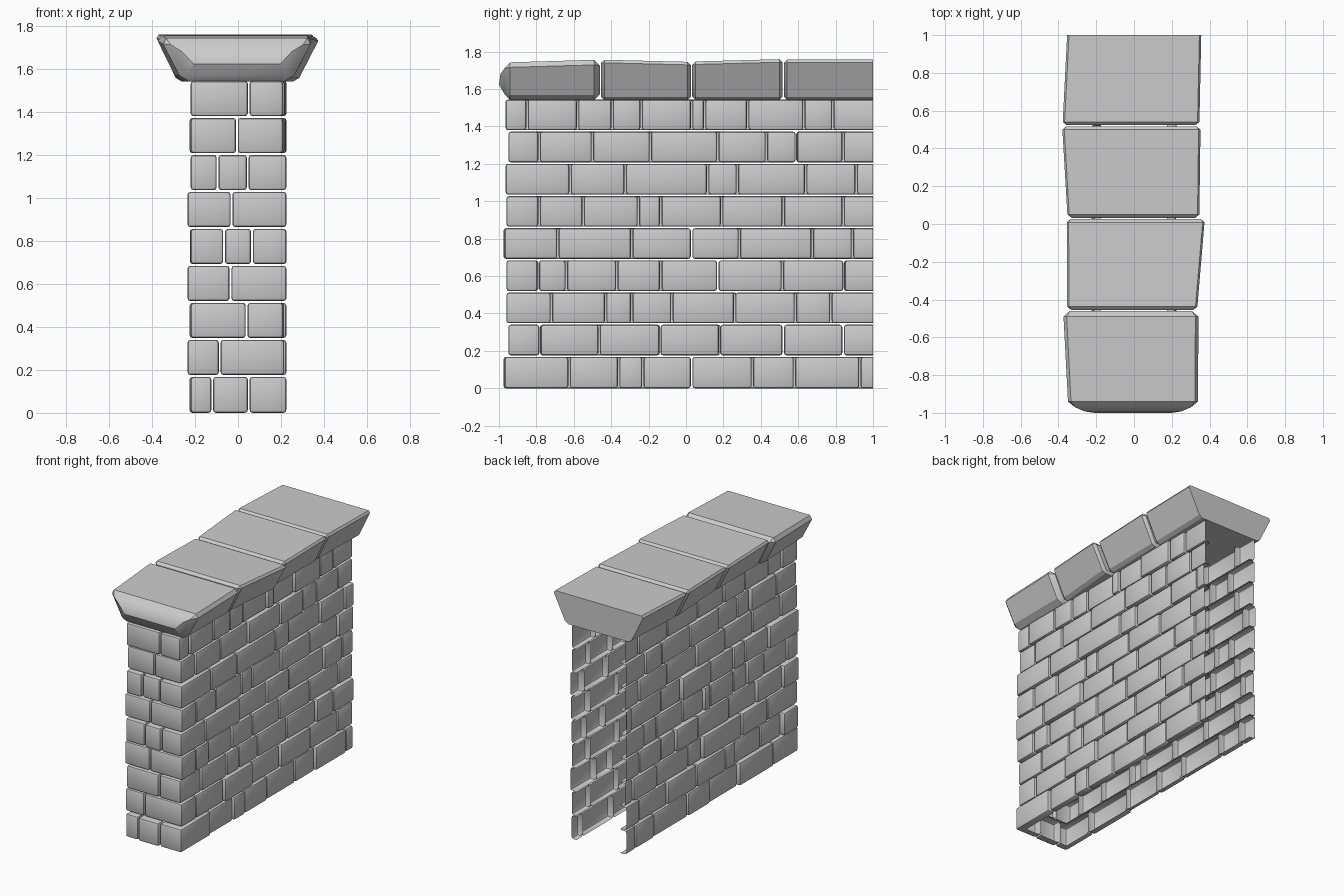
import bpy, bmesh, random
from mathutils import Vector

if "Cube" in bpy.data.objects:
    bpy.data.objects.remove(bpy.data.objects["Cube"])

random.seed(4)
COURSE, GAP = 0.172, 0.004
INX, INY = 0.175, -0.915          # inner limits of the hollow brick shell

# joints along the long side (y), one list per course from the ground up
SIDE = [
    [-.97, -.625, -.36, -.23, .03, .355, .58, .93, 1],
    [-.95, -.78, -.465, -.14, .18, .52, .84, 1],
    [-.96, -.72, -.43, -.29, -.075, .26, .585, .775, 1],
    [-.96, -.79, -.64, -.37, -.135, .17, .515, .845, 1],
    [-.97, -.685, -.29, .03, .285, .675, .89, 1],
    [-.96, -.785, -.55, -.255, -.135, .19, .52, .84, 1],
    [-.965, -.62, -.325, .115, .275, .64, .91, 1],
    [-.95, -.785, -.5, -.19, .17, .43, .59, .84, 1],
    [-.965, -.85, -.58, -.395, -.24, .03, .1, .33, .63, .785, 1],
]
# joints across the front end (x)
FRONT = [
    [-.22, -.12, .05, .225], [-.235, -.085, .215], [-.22, .04, .21],
    [-.235, -.035, .225], [-.22, -.065, .065, .225], [-.235, -.03, .225],
    [-.22, -.095, .045, .225], [-.22, -.005, .21], [-.22, .05, .21],
]


def finish(name, bm):
    me = bpy.data.meshes.new(name)
    bm.to_mesh(me)
    bm.free()
    ob = bpy.data.objects.new(name, me)
    bpy.context.collection.objects.link(ob)
    bpy.context.view_layer.objects.active = ob
    ob.select_set(True)
    bpy.ops.object.shade_smooth_by_angle(angle=0.5)
    ob.select_set(False)


def brick(target, outer, inner, z0, z1):
    """Bevelled brick shell, open on the inside and where it is cut at y = 1."""
    bm = bmesh.new()
    o, i = [[[bm.verts.new((x, y, z)) for x, y in pts] for z in (z0, z1)]
            for pts in (outer, inner)]
    n = len(outer)
    for k in range(n - 1):
        bm.faces.new((o[0][k], o[0][k + 1], o[1][k + 1], o[1][k]))
    bm.faces.new(o[1] + i[1][::-1])
    bm.faces.new(i[0] + o[0][::-1])
    if outer[0][1] < .999:
        bm.faces.new((i[0][0], o[0][0], o[1][0], i[1][0]))
    if outer[-1][1] < .999:
        bm.faces.new((o[0][-1], i[0][-1], i[1][-1], o[1][-1]))
    bmesh.ops.bevel(bm, geom=[e for e in bm.edges if len(e.link_faces) == 2],
                    offset=0.014, segments=2, profile=0.5, affect='EDGES')
    tmp = bpy.data.meshes.new("tmp")
    bm.to_mesh(tmp)
    bm.free()
    target.from_mesh(tmp)
    bpy.data.meshes.remove(tmp)


# Brick courses: wrapped corners, long sides and front end
walls = {n: bmesh.new() for n in
         ("right_wall", "left_wall", "front_wall", "corner_bricks")}
for c in range(9):
    z0, z1 = c * COURSE + (GAP if c else 0), (c + 1) * COURSE - GAP
    f, right, left = FRONT[c], SIDE[c], SIDE[(c + 4) % 9]
    yf, g = right[0], GAP

    xr, xa, yb = f[-1], f[-2] + g, right[1] - g
    brick(walls["corner_bricks"], [(xa, yf), (xr, yf), (xr, yb)],
          [(xa, INY), (INX, INY), (INX, yb)], z0, z1)
    xl, xb, yb = f[0], f[1] - g, left[1] - g
    brick(walls["corner_bricks"], [(xl, yb), (xl, yf), (xb, yf)],
          [(-INX, yb), (-INX, INY), (xb, INY)], z0, z1)

    if len(f) == 4:
        y = yf + random.choice((-.006, .008))
        a, b = f[1] + g, f[2] - g
        brick(walls["front_wall"], [(a, y), (b, y)], [(a, INY), (b, INY)], z0, z1)

    for name, s, row in (("right_wall", 1, right), ("left_wall", -1, left)):
        for a, b in zip(row[1:], row[2:]):
            a, b = a + g, (b - g if b < 1 else 1)
            x = s * random.uniform(.208, .226)
            ends = (a, b) if s > 0 else (b, a)
            brick(walls[name], [(x, y) for y in ends],
                  [(s * INX, y) for y in ends], z0, z1)
for name, bm in walls.items():
    finish(name, bm)

# Flared coping stones: y, left x, right x, top z at each end
STONES = [
    ((-.97, -.362, .352, 1.742), (-.461, -.388, .355, 1.757)),
    ((-.455, -.362, .342, 1.757), (.027, -.364, .383, 1.745)),
    ((.033, -.36, .354, 1.747), (.517, -.388, .36, 1.76)),
    ((.523, -.386, .354, 1.757), (1, -.362, .364, 1.757)),
]
for k, ends in enumerate(STONES):
    bm = bmesh.new()
    rings = []
    for y, xl, xr, zt in ends:
        rings.append([bm.verts.new(p) for p in (
            (xl + .105, y, 1.542), (xr - .105, y, 1.542), (xr, y, zt), (xl, y, zt))])
    a, b = rings
    bm.faces.new(a)
    bm.faces.new(b[::-1])
    for j in range(4):
        m = (j + 1) % 4
        bm.faces.new((a[m], a[j], b[j], b[m]))
    bmesh.ops.recalc_face_normals(bm, faces=bm.faces)
    edges = [e for e in bm.edges
             if not (k == 3 and all(v.co.y > .99 for v in e.verts))]
    bmesh.ops.bevel(bm, geom=edges, offset=0.03 if k == 0 else 0.018, segments=1,
                    affect='EDGES')
    if k == 0:  # rough bulging end face
        front = min(bm.faces, key=lambda q: q.calc_center_median().y)
        bmesh.ops.inset_individual(bm, faces=[front], thickness=0.06, depth=0)
        for v in front.verts:
            v.co += Vector((0, -.03 if v.co.z < 1.65 else -.022, 0))
    finish("coping_stone_%d" % (k + 1), bm)
